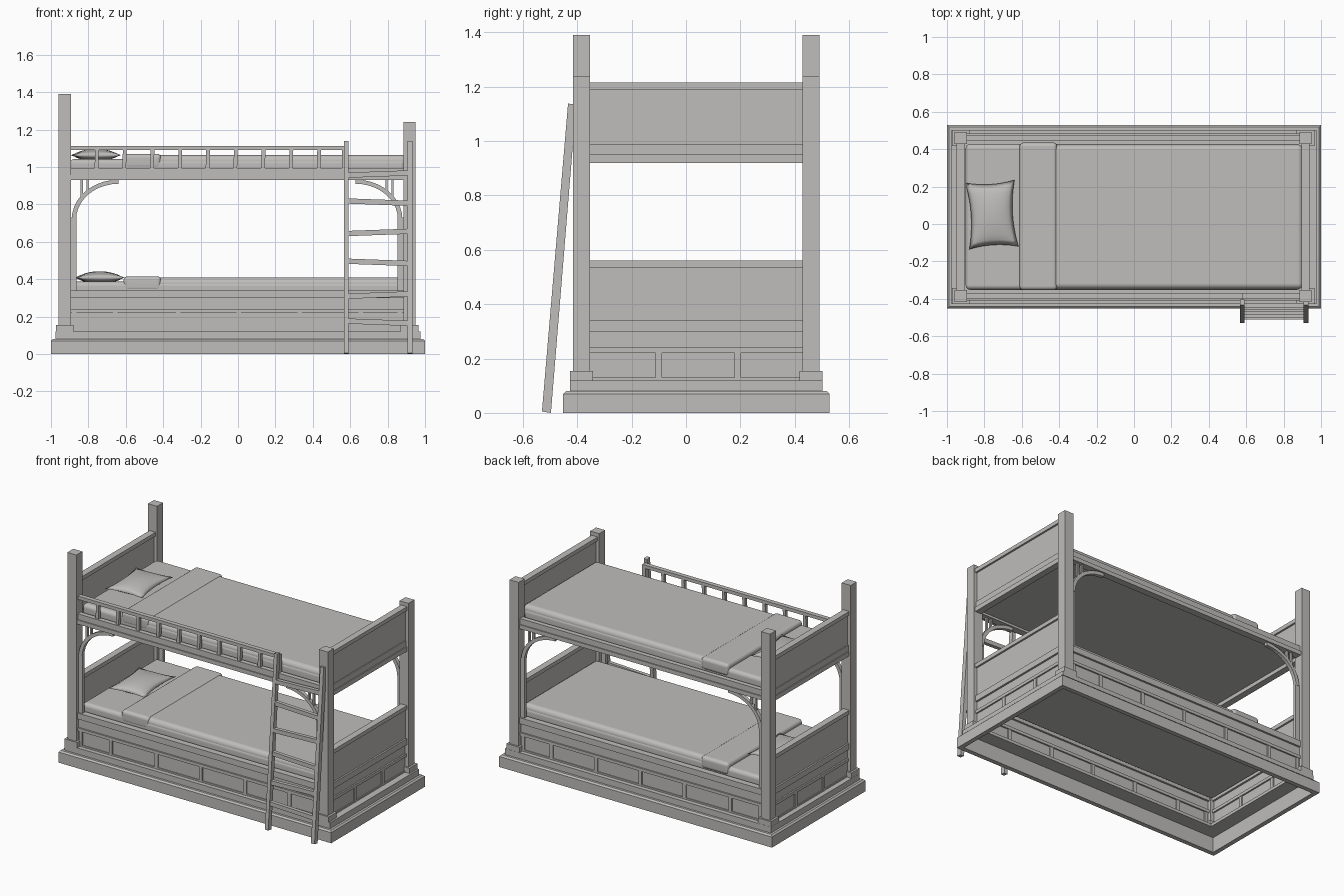
import bpy, bmesh, math
from mathutils import Matrix, Vector

cube = bpy.data.objects.get("Cube")
if cube:
    bpy.data.objects.remove(cube, do_unlink=True)

grey = bpy.data.materials.new("warm_grey")
grey.use_nodes = True
COLOUR = (0.52, 0.51, 0.495, 1)
grey.diffuse_color = COLOUR
grey.node_tree.nodes["Principled BSDF"].inputs["Base Color"].default_value = COLOUR

YC = 0.038          # centre line of the bed, the ladder stands in front of it
FRONT, BACK = -0.385, 0.46
LEFT_X, RIGHT_X = 0.917, -0.927


def finish(name, bm, smooth=False):
    bmesh.ops.recalc_face_normals(bm, faces=bm.faces)
    mesh = bpy.data.meshes.new(name)
    bm.to_mesh(mesh)
    bm.free()
    mesh.materials.append(grey)
    for p in mesh.polygons:
        p.use_smooth = smooth
    ob = bpy.data.objects.new(name, mesh)
    bpy.context.collection.objects.link(ob)
    return ob


def box(name, x0, x1, y0, y1, z0, z1):
    bm = bmesh.new()
    bmesh.ops.create_cube(bm, size=1)
    for v in bm.verts:
        v.co = Vector((x0 if v.co.x < 0 else x1,
                       y0 if v.co.y < 0 else y1,
                       z0 if v.co.z < 0 else z1))
    return finish(name, bm)


def board(name, axis, start, end, centre, thick, z0, z1):
    """Upright board running along x or y."""
    lo, hi = centre - thick / 2, centre + thick / 2
    if axis == "x":
        return box(name, start, end, lo, hi, z0, z1)
    return box(name, lo, hi, start, end, z0, z1)


def prism(name, outline, axis, lo, hi):
    """Extrude an outline: (y, z) along x, or (x, z) along y."""
    bm = bmesh.new()
    rings = []
    for d in (lo, hi):
        rings.append([bm.verts.new((d, a, b) if axis == "x" else (a, d, b)) for a, b in outline])
    n = len(outline)
    bm.faces.new(rings[0])
    bm.faces.new(rings[1])
    for i in range(n):
        j = (i + 1) % n
        bm.faces.new((rings[0][i], rings[0][j], rings[1][j], rings[1][i]))
    return finish(name, bm)


def soft_box(name, x0, x1, y0, y1, z0, z1, radius):
    ob = box(name, x0, x1, y0, y1, z0, z1)
    bev = ob.modifiers.new("soft_edges", "BEVEL")
    bev.width, bev.segments = radius, 4
    for p in ob.data.polygons:
        p.use_smooth = True
    wn = ob.modifiers.new("even_shading", "WEIGHTED_NORMAL")
    wn.keep_sharp = True
    return ob


# Stepped hollow plinth: (inset from the edge, height)
bm = bmesh.new()
steps = [(0, 0), (0, .07), (.01, .08), (.025, .08), (.025, .12),
         (.125, .12), (.125, .1), (.03, .1), (.03, 0)]
rings = []
for inset, z in steps:
    hx, hy = 1 - inset, 0.49 - inset
    rings.append([bm.verts.new((sx * hx, YC + sy * hy, z))
                  for sx, sy in ((-1, -1), (1, -1), (1, 1), (-1, 1))])
for k, ring in enumerate(rings):
    nxt = rings[(k + 1) % len(rings)]
    for i in range(4):
        j = (i + 1) % 4
        bm.faces.new((ring[i], ring[j], nxt[j], nxt[i]))
finish("plinth", bm)

# Posts with collars
for side, px, top in (("right", RIGHT_X, 1.39), ("left", LEFT_X, 1.24)):
    for end, py in (("front", FRONT), ("back", BACK)):
        box(f"{end}_{side}_post", px - .033, px + .033, py - .031, py + .031, .1, top)
        box(f"{end}_{side}_collar", px - .047, px + .047, py - .042, py + .042, .12, .155)


# Lower framed walls with drawer panels
def framed_wall(label, axis, start, end, c, stiles):
    board(label + "_drawer_panel", axis, start, end, c, .016, .12, .34)
    board(label + "_top_rail", axis, start, end, c, .042, .3, .34)
    board(label + "_middle_rail", axis, start, end, c, .036, .22, .24)
    board(label + "_bottom_rail", axis, start, end, c, .028, .12, .13)
    for s in stiles:
        board(label + "_stile", axis, s - .012, s + .012, c, .03, .12, .22)


long_stiles = [-.875, -.655, -.32, .005, .33, .655, .865]
end_stiles = [-.1, .19]
X0, X1 = RIGHT_X + .033, LEFT_X - .033
Y0, Y1 = FRONT + .031, BACK - .031
for label, c in (("front", FRONT), ("back", BACK)):
    framed_wall(label, "x", X0, X1, c, long_stiles)
    # Upper side rail
    board(label + "_upper_rail", "x", X0, X1, c, .032, .955, .995)
    board(label + "_upper_ledge", "x", X0, X1, c, .046, .93, .957)

# End walls, lower and upper end boards
for label, c in (("right", RIGHT_X), ("left", LEFT_X)):
    framed_wall(label, "y", Y0, Y1, c, end_stiles)
    for level, z0, z1 in (("lower", .34, .56), ("upper", .95, 1.215)):
        board(f"{label}_{level}_end_panel", "y", Y0, Y1, c, .02, z0, z1 - .02)
        board(f"{label}_{level}_cap_rail", "y", Y0, Y1, c, .044, z1 - .026, z1)
    board(label + "_upper_end_rail", "y", Y0, Y1, c, .032, .945, .99)
    board(label + "_upper_end_ledge", "y", Y0, Y1, c, .044, .92, .95)

# Curved corner brackets with short spindles
N = 10
for sx, px in ((-1, X0), (1, X1)):
    for label, c in (("front", FRONT), ("back", BACK)):
        def arc(rx, rz):
            return [(px + sx * -.255 + sx * rx * math.cos(t), .72 + rz * math.sin(t))
                    for t in (math.pi / 2 * i / N for i in range(N + 1))]
        prism(label + "_bracket", arc(.25, .212) + arc(.226, .19)[::-1], "y", c - .012, c + .012)
        box(label + "_bracket_strip", *sorted((px, px - sx * .03)), c - .01, c + .01, .34, .73)
        for off in (.058, .09):
            xm = px - sx * off
            rise = .2 * math.sqrt(1 - ((.255 - off) / .24) ** 2)
            box(label + "_bracket_spindle", xm - .006, xm + .006, c - .008, c + .008, .72 + rise, .935)

# Guard rail
board("guard_rail", "x", X0, .58, FRONT, .03, 1.09, 1.112)
board("guard_end_post", "x", .555, .58, FRONT, .03, .99, 1.112)
for i in range(9):
    x = -.755 + i * .1485
    prism("guard_baluster", [(x - .012, .99), (x + .008, .99), (x + .011, 1.092), (x - .009, 1.092)],
          "y", FRONT - .011, FRONT + .011)


# Leaning ladder
def ladder_y(z):
    return -.514 + .084 * z


for label, x0, x1 in (("right", .568, .592), ("left", .906, .932)):
    prism(label + "_ladder_stile",
          [(-.53, .005), (-.497, 0), (-.404, 1.135), (-.434, 1.138)], "x", x0, x1)
for i, z in enumerate((.17, .315, .49, .65, .812, .962)):
    y, tilt = ladder_y(z), .006 * (-1) ** i
    prism("ladder_rung", [(.585, z - .014 + tilt), (.912, z - .014 - tilt),
                          (.912, z + .014 - tilt), (.585, z + .014 + tilt)], "y", y - .012, y + .012)


# Bedding
def pillow(name, centre, angle):
    bm = bmesh.new()
    n = 12
    for face in (1, -1):
        grid = []
        for i in range(n + 1):
            row = []
            for j in range(n + 1):
                u, v = 2 * i / n - 1, 2 * j / n - 1
                puff = ((1 - u * u) * (1 - v * v)) ** .6
                row.append(bm.verts.new((.132 * u * (1 - .16 * (1 - v * v)),
                                         .178 * v * (1 - .09 * (1 - u * u)),
                                         face * .034 * puff)))
            grid.append(row)
        for i in range(n):
            for j in range(n):
                bm.faces.new((grid[i][j], grid[i + 1][j], grid[i + 1][j + 1], grid[i][j + 1]))
    bmesh.ops.remove_doubles(bm, verts=bm.verts, dist=1e-4)
    bmesh.ops.transform(bm, verts=bm.verts,
                        matrix=Matrix.Translation(centre) @ Matrix.Rotation(angle, 4, "Z"))
    finish(name, bm, True)


for label, z, px in (("lower", .335, -.74), ("upper", .99, -.76)):
    soft_box(label + "_mattress", -.9, .895, -.352, .428, z - .035, z + .052, .025)
    soft_box(label + "_blanket", -.61, .905, -.348, .424, z - .01, z + .074, .03)
    soft_box(label + "_blanket_fold", -.612, -.41, -.354, .435, z, z + .08, .022)
    pillow(label + "_pillow", (px, .05, z + .073), .06)
box("upper_bed_base", -.91, .9, FRONT, BACK, .945, .96)
